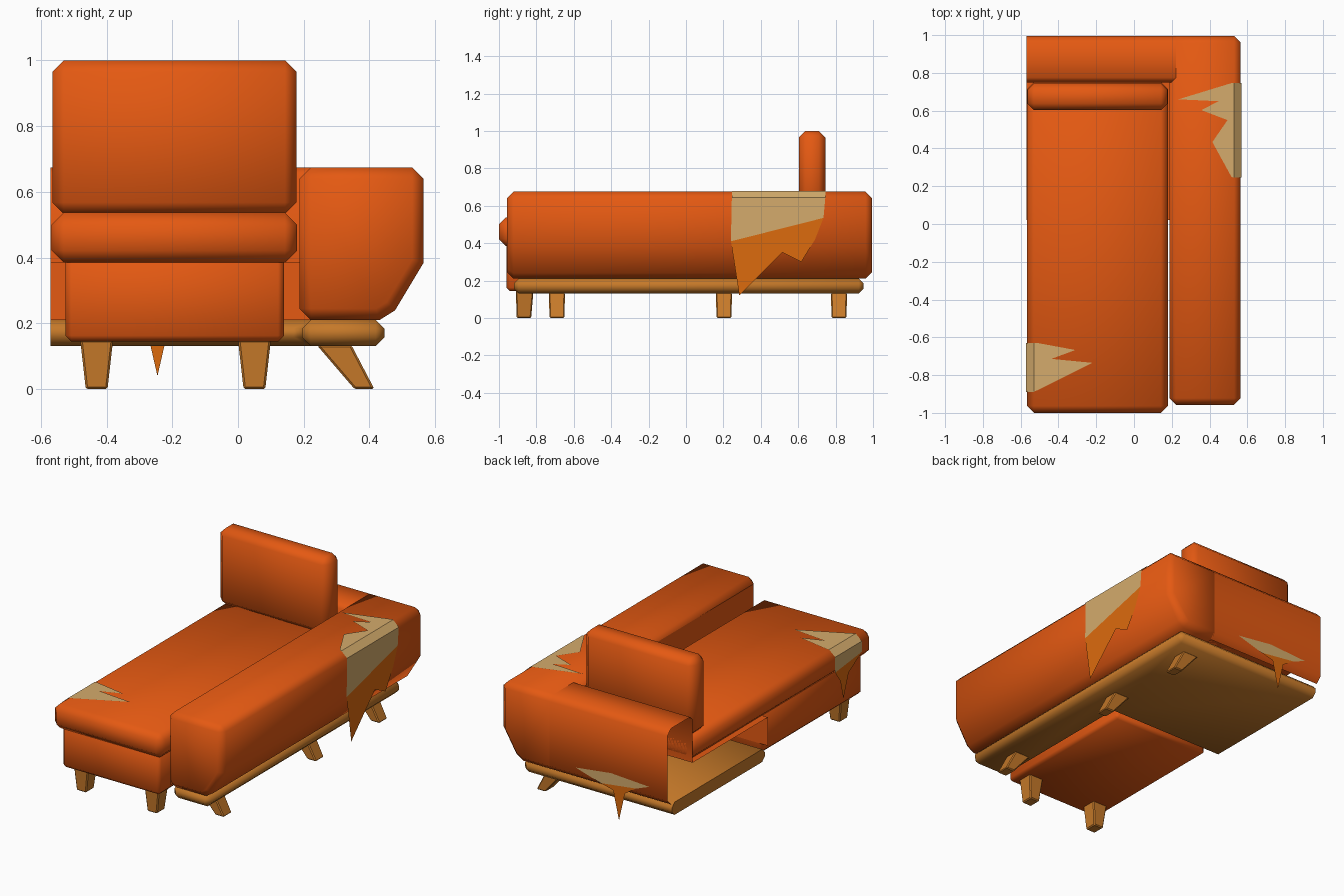
import bpy, bmesh, math
from mathutils import Vector

if "Cube" in bpy.data.objects:
    bpy.data.objects.remove(bpy.data.objects["Cube"])


def material(name, rgb):
    m = bpy.data.materials.new(name)
    m.diffuse_color = (*rgb, 1)
    m.use_nodes = True
    m.node_tree.nodes["Principled BSDF"].inputs["Base Color"].default_value = m.diffuse_color
    return m


ORANGE = material("orange fabric", (0.78, 0.10, 0.006))
WOOD = material("wood", (0.56, 0.19, 0.022))
TAN = material("tan lining", (0.66, 0.41, 0.15))
FLAP = material("torn flap", (0.72, 0.145, 0.004))


def finish(bm, name, mats, smooth=False):
    me = bpy.data.meshes.new(name)
    bm.to_mesh(me)
    bm.free()
    for m in mats:
        me.materials.append(m)
    ob = bpy.data.objects.new(name, me)
    bpy.context.collection.objects.link(ob)
    if smooth:
        bpy.ops.object.select_all(action='DESELECT')
        ob.select_set(True)
        bpy.context.view_layer.objects.active = ob
        bpy.ops.object.shade_smooth_by_angle(angle=math.radians(60))
    return ob


def prism(points, offset, bevel=0, keep=lambda e: True):
    """Extrude a closed 3D outline by offset and chamfer its sharp edges."""
    bm = bmesh.new()
    f = bm.faces.new([bm.verts.new(p) for p in points])
    new = bmesh.ops.extrude_face_region(bm, geom=[f])["geom"]
    bmesh.ops.translate(bm, vec=offset, verts=[v for v in new if isinstance(v, bmesh.types.BMVert)])
    bmesh.ops.recalc_face_normals(bm, faces=bm.faces)
    if bevel:
        edges = [e for e in bm.edges if e.calc_face_angle() > math.radians(40) and keep(e)]
        bmesh.ops.bevel(bm, geom=edges, offset=bevel, offset_type='OFFSET', segments=1,
                        profile=0.5, affect='EDGES')
    bm.normal_update()
    return bm


def box(name, x0, x1, y0, y1, z0, z1, bevel):
    pts = [(x0, y0, z0), (x1, y0, z0), (x1, y1, z0), (x0, y1, z0)]
    return finish(prism(pts, (0, 0, z1 - z0), bevel), name, [ORANGE], True)


def add_faces(bm, polys):
    return [bm.faces.new([bm.verts.new(p) for p in poly]) for poly in polys]


# Cushions and the footrest box
box("seat_cushion", -0.567, 0.18, -1.0, 0.75, 0.385, 0.537, 0.037)
box("back_cushion", -0.565, 0.178, 0.603, 0.745, 0.533, 1.0, 0.035)
box("chaise_box", -0.525, 0.14, -0.96, 0.015, 0.145, 0.41, 0.018)

# Arm: sloped profile run front to back, hollow towards the seat
section = [(0.187, 0.21), (0.187, 0.675), (0.565, 0.675), (0.565, 0.385), (0.478, 0.24), (0.43, 0.21)]
arm = prism([(x, -0.957, z) for x, z in section], (0, 1.952, 0), 0.035)
bmesh.ops.delete(arm, geom=[f for f in arm.faces if f.normal.x < -0.9], context='FACES_ONLY')
walls = add_faces(arm, [
    [(0.187, y0, z0), (0.187, y0, 0.64), (0.187, y1, 0.64), (0.187, y1, z0)]
    for y0, y1, z0 in ((-0.922, 0.02, 0.21), (0.02, 0.75, 0.385))])
arm.normal_update()
for f in walls:
    if f.normal.x > 0:
        f.normal_flip()
finish(arm, "arm", [ORANGE], True)

# Back and seat frame: open sheet, cut off at the left end
sheet = [(0.96, 0.21), (0.995, 0.245), (0.995, 0.64), (0.96, 0.675), (0.775, 0.675),
         (0.75, 0.65), (0.75, 0.385), (0.02, 0.385), (0.02, 0.21)]
bm = bmesh.new()
left = [bm.verts.new((-0.57, y, z)) for y, z in sheet]
right = [bm.verts.new((0.23, y, z)) for y, z in sheet]
for i in range(len(sheet) - 1):
    bm.faces.new((left[i], left[i + 1], right[i + 1], right[i]))
bm.normal_update()
if bm.faces[:][3].normal.z < 0:
    bmesh.ops.reverse_faces(bm, faces=bm.faces[:])
finish(bm, "back_frame", [ORANGE], True)

# L-shaped wooden base
plan = [(-0.57, 0.05), (0.195, 0.05), (0.195, -0.92), (0.445, -0.92), (0.445, 0.95), (-0.57, 0.95)]
base = prism([(x, y, 0.132) for x, y in plan], (0, 0, 0.078), 0.026,
             lambda e: max(v.co.x for v in e.verts) > -0.56)
finish(base, "wooden_base", [WOOD], True)


def leg(name, top, bottom):
    """Tapered leg between two rectangles (x0, x1, y0, y1, z)."""
    bm = bmesh.new()
    rings = [[bm.verts.new(p) for p in ((x0, y0, z), (x1, y0, z), (x1, y1, z), (x0, y1, z))]
             for x0, x1, y0, y1, z in (bottom, top)]
    bm.faces.new(rings[0])
    bm.faces.new(rings[1])
    for i in range(4):
        j = (i + 1) % 4
        bm.faces.new((rings[0][i], rings[0][j], rings[1][j], rings[1][i]))
    bmesh.ops.recalc_face_normals(bm, faces=bm.faces)
    bmesh.ops.bevel(bm, geom=bm.edges[:], offset=0.006, segments=1, affect='EDGES')
    finish(bm, name, [WOOD])


# Straight chaise legs and splayed arm legs
for x in (-0.43, 0.05):
    leg("chaise_leg", (x - 0.05, x + 0.05, -0.91, -0.815, 0.15), (x - 0.033, x + 0.033, -0.905, -0.828, 0))
for y in (-0.69, 0.203, 0.818):
    leg("arm_leg", (0.24, 0.345, y - 0.043, y + 0.043, 0.134), (0.355, 0.415, y - 0.04, y + 0.04, 0))


def tear(name, lining, flap):
    """Flat torn patch: tan pieces on the fabric plus one hanging flap."""
    bm = bmesh.new()
    faces = add_faces(bm, lining + [flap])
    faces[-1].material_index = 1
    bm.normal_update()
    for f in faces:
        if f.normal.dot(f.calc_center_median() - Vector((0, 0, 0.3))) < 0:
            f.normal_flip()
    finish(bm, name, [TAN, FLAP])


# Tear over the arm
top = [(0.53, 0.746), (0.516, 0.746), (0.235, 0.66), (0.447, 0.65), (0.357, 0.603),
       (0.495, 0.55), (0.415, 0.434), (0.516, 0.249), (0.53, 0.245)]
side = [(0.245, 0.645), (0.24, 0.41), (0.735, 0.535), (0.745, 0.645)]
hang = [(0.24, 0.41), (0.285, 0.12), (0.515, 0.35), (0.617, 0.30), (0.69, 0.42), (0.735, 0.535)]
tear("arm_tear",
     [[(x, y, 0.68) for x, y in top],
      [(0.53, 0.245, 0.68), (0.53, 0.746, 0.68), (0.569, 0.746, 0.645), (0.569, 0.245, 0.645)],
      [(0.569, y, z) for y, z in side]],
     [(0.569, y, z) for y, z in hang])

# Tear over the chaise corner
top = [(-0.53, -0.63), (-0.51, -0.63), (-0.31, -0.667), (-0.437, -0.714), (-0.22, -0.735), (-0.53, -0.889)]
side = [(-0.63, 0.505), (-0.889, 0.505), (-0.889, 0.44), (-0.63, 0.41)]
hang = [(-0.63, 0.41), (-0.68, 0.34), (-0.71, 0.22), (-0.76, 0.36), (-0.889, 0.44)]
tear("chaise_tear",
     [[(x, y, 0.541) for x, y in top],
      [(-0.53, -0.63, 0.541), (-0.53, -0.889, 0.541), (-0.571, -0.889, 0.505), (-0.571, -0.63, 0.505)],
      [(-0.571, y, z) for y, z in side]],
     [(-0.571, y, z) for y, z in hang])

# Tear low on the back
lining = [(0.05, 0.285), (-0.19, 0.315), (-0.45, 0.30), (-0.36, 0.265), (-0.12, 0.235)]
hang = [(-0.12, 0.235), (-0.205, 0.215), (-0.245, 0.04), (-0.285, 0.215), (-0.36, 0.265)]
tear("back_tear", [[(x, 0.999, z) for x, z in lining]], [(x, 0.999, z) for x, z in hang])
